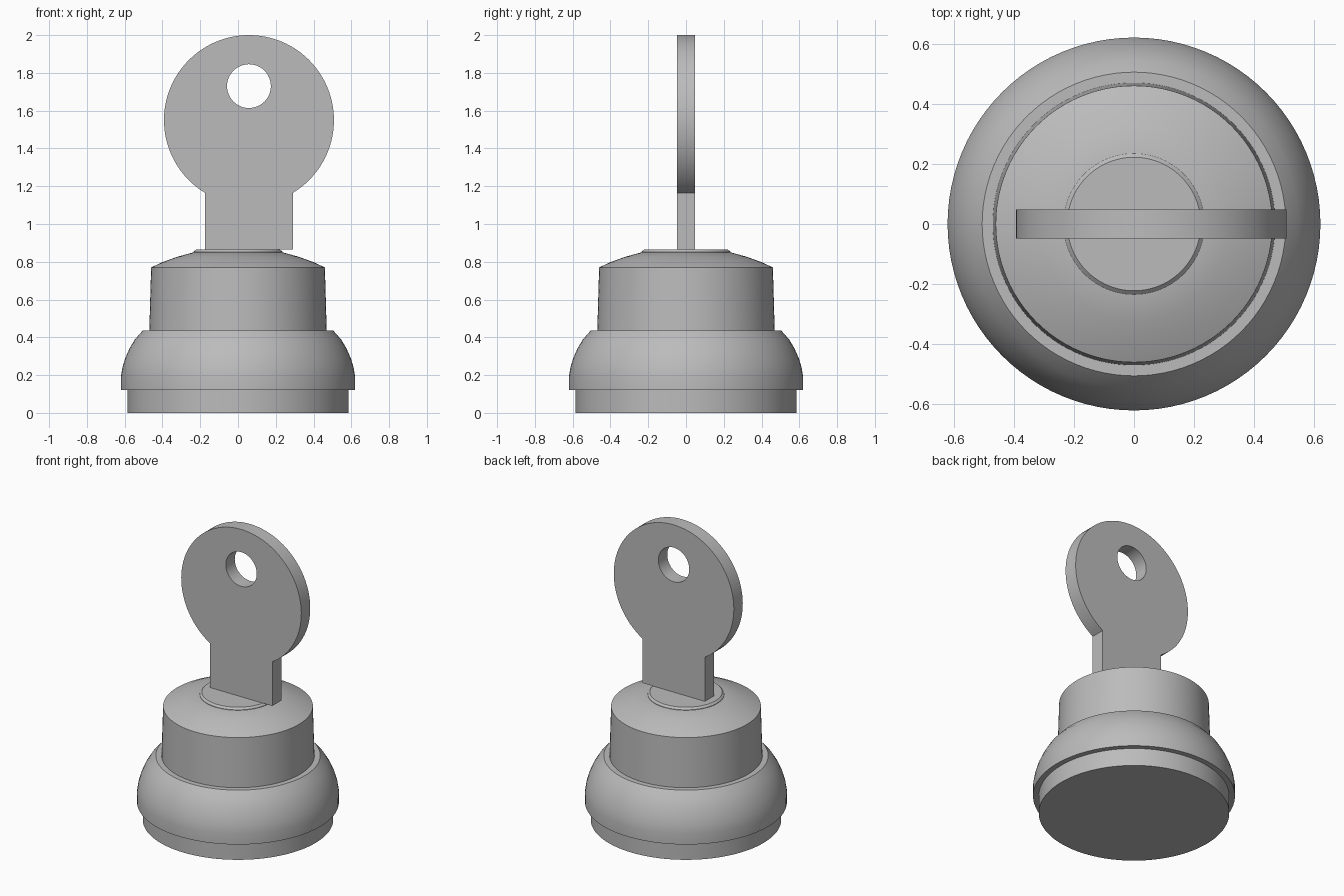
import bpy
import bmesh
import math

cube = bpy.data.objects.get("Cube")
if cube:
    bpy.data.objects.remove(cube, do_unlink=True)

# Single grey metal colour
grey = bpy.data.materials.new("grey_metal")
grey.use_nodes = True
COLOR = (0.5, 0.5, 0.5, 1)
grey.diffuse_color = COLOR
grey.node_tree.nodes["Principled BSDF"].inputs["Base Color"].default_value = COLOR


def finish(obj, angle=25):
    obj.data.materials.clear()
    obj.data.materials.append(grey)
    bpy.ops.object.select_all(action='DESELECT')
    obj.select_set(True)
    bpy.context.view_layer.objects.active = obj
    bpy.ops.object.shade_smooth_by_angle(angle=math.radians(angle))


def lathe(name, profile, segments=96):
    """Spin (radius, height) points about z and cap both ends."""
    bm = bmesh.new()
    rings = []
    for r, z in profile:
        rings.append([bm.verts.new((r * math.cos(a), r * math.sin(a), z))
                      for a in (math.tau * i / segments for i in range(segments))])
    for low, high in zip(rings, rings[1:]):
        for i in range(segments):
            j = (i + 1) % segments
            bm.faces.new((low[i], low[j], high[j], high[i]))
    bm.faces.new(rings[0][::-1])
    bm.faces.new(rings[-1])
    mesh = bpy.data.meshes.new(name)
    bm.to_mesh(mesh)
    bm.free()
    obj = bpy.data.objects.new(name, mesh)
    bpy.context.collection.objects.link(obj)
    finish(obj)


# Base collar, rounded bezel, lock barrel and keyway disc
lathe("base_collar", [(0.585, 0), (0.585, 0.13)])
lathe("rounded_bezel", [(0.62, 0.12), (0.62, 0.19), (0.612, 0.24), (0.597, 0.29),
                        (0.575, 0.34), (0.545, 0.39), (0.505, 0.435)])
lathe("lock_barrel", [(0.47, 0.42), (0.46, 0.77), (0.4, 0.798),
                      (0.32, 0.827), (0.235, 0.85)])
lathe("keyway_disc", [(0.235, 0.845), (0.235, 0.853), (0.222, 0.865)])

# Key: round bow with stem and a hole, extruded from an outline
CX, BOW_Z, BOW_R, STEM = 0.058, 1.55, 0.45, 0.233


def arc(z, radius, start, end, steps):
    return [(CX + radius * math.cos(t), z + radius * math.sin(t))
            for t in (start + (end - start) * i / steps for i in range(steps + 1))]


half = math.asin(STEM / BOW_R)
outline = arc(BOW_Z, BOW_R, -math.pi / 2 + half, 1.5 * math.pi - half, 80)
outline += [(CX - STEM, 0.866), (CX + STEM, 0.866)]
hole = arc(1.73, 0.116, 0, math.tau, 48)[:-1]

curve = bpy.data.curves.new("key", 'CURVE')
curve.dimensions = '2D'
curve.fill_mode = 'BOTH'
curve.extrude = 0.048
for points in (outline, hole):
    spline = curve.splines.new('POLY')
    spline.points.add(len(points) - 1)
    for p, (x, z) in zip(spline.points, points):
        p.co = (x, z, 0, 1)
    spline.use_cyclic_u = True
key = bpy.data.objects.new("key", curve)
bpy.context.collection.objects.link(key)
key.rotation_euler.x = math.pi / 2
bpy.ops.object.select_all(action='DESELECT')
key.select_set(True)
bpy.context.view_layer.objects.active = key
bpy.ops.object.convert(target='MESH')
key = bpy.context.view_layer.objects.active

# Weld the extruded walls to the flat sides
bm = bmesh.new()
bm.from_mesh(key.data)
bmesh.ops.remove_doubles(bm, verts=bm.verts, dist=0.0001)
bmesh.ops.recalc_face_normals(bm, faces=bm.faces)
bm.to_mesh(key.data)
bm.free()
finish(key)
